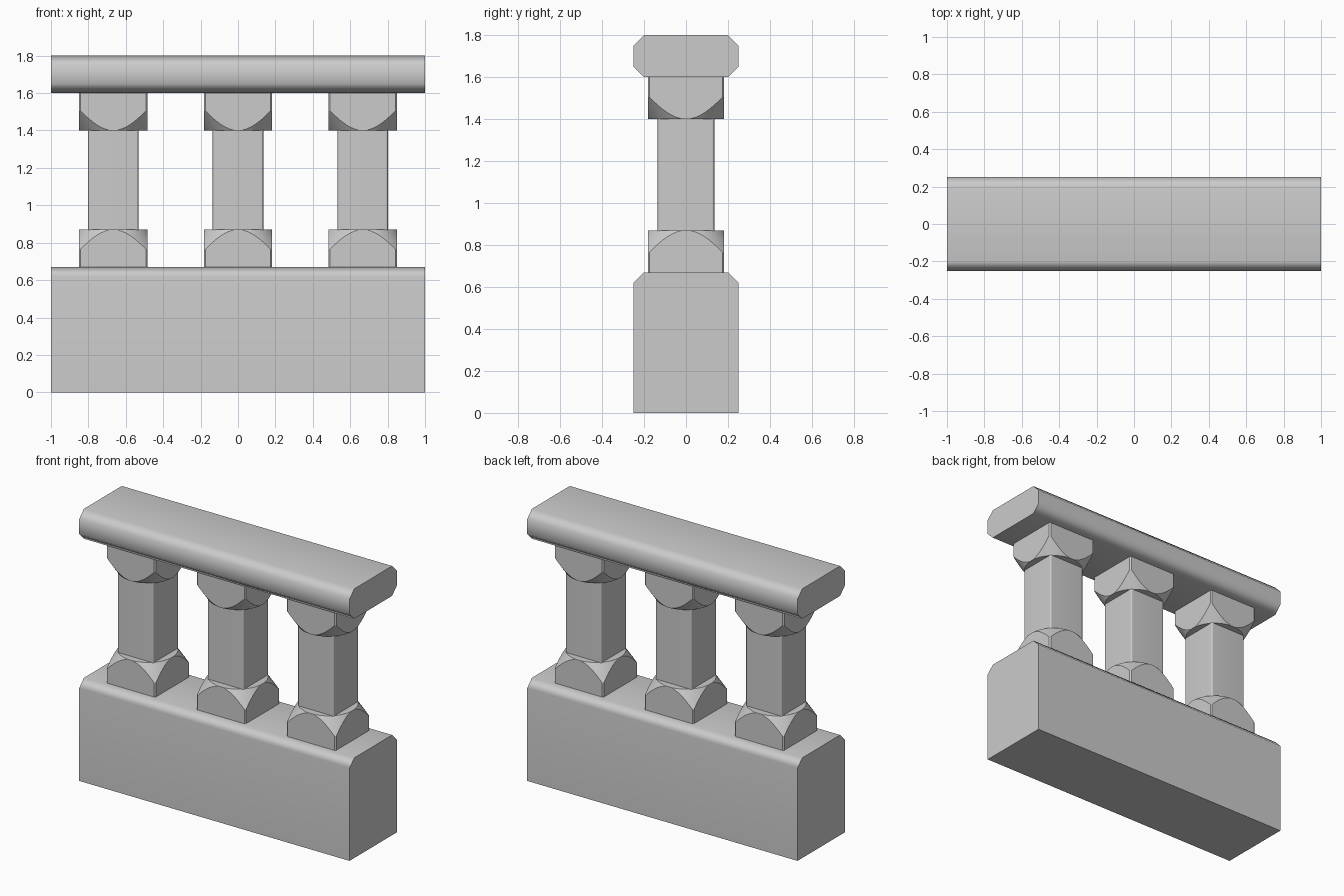
import bpy, bmesh, math
from mathutils import Vector

if "Cube" in bpy.data.objects:
    bpy.data.objects.remove(bpy.data.objects["Cube"])


def finish(name, bm, angle):
    bmesh.ops.remove_doubles(bm, verts=bm.verts, dist=1e-4)
    bmesh.ops.recalc_face_normals(bm, faces=bm.faces)
    for f in bm.faces:
        f.smooth = True
    for e in bm.edges:
        e.smooth = len(e.link_faces) == 2 and e.calc_face_angle(0) < math.radians(angle)
    mesh = bpy.data.meshes.new(name)
    bm.to_mesh(mesh)
    bm.free()
    ob = bpy.data.objects.new(name, mesh)
    bpy.context.collection.objects.link(ob)
    wn = ob.modifiers.new("weighted_normals", 'WEIGHTED_NORMAL')
    wn.keep_sharp = True
    return ob


def loft(bm, rings):
    rows = [[bm.verts.new(p) for p in ring] for ring in rings]
    n = len(rows[0])
    for a, b in zip(rows, rows[1:]):
        for i in range(n):
            j = (i + 1) % n
            bm.faces.new((a[i], a[j], b[j], b[i]))
    bm.faces.new(rows[0])
    bm.faces.new(rows[-1])


def outline(half, cut, steps):
    """Square with chamfered corners, each side split into steps."""
    s = half - cut
    pts = []
    for k in range(4):
        for i in range(steps + 1):
            p = (half, -s + 2 * s * i / steps)
            for _ in range(k):
                p = (-p[1], p[0])
            pts.append(Vector(p))
    return pts


def beam(name, profile):
    bm = bmesh.new()
    loft(bm, [[(x, y, z) for y, z in profile] for x in (-1, 1)])
    return finish(name, bm, 50)


def block(name, x, z_base, direction):
    """Square block whose inner end is turned down to a cone."""
    half, height, slope = 0.182, 0.2, 1.5
    pts = outline(half, 0.008, 16)
    z_end = z_base + direction * height
    bm = bmesh.new()
    loft(bm, [
        [(x + p.x, p.y, z_base) for p in pts],
        [(x + p.x, p.y, z_end - direction * slope * (p.length - half)) for p in pts],
        [(x + p.x * half / p.length, p.y * half / p.length, z_end) for p in pts],
    ])
    return finish(name, bm, 30)


def shaft(name, x):
    bm = bmesh.new()
    pts = outline(0.135, 0.01, 1)
    loft(bm, [[(x + p.x, p.y, z) for p in pts] for z in (0.8, 1.47)])
    return finish(name, bm, 50)


# Base wall and handrail
beam("base_wall", [(-0.25, 0), (0.25, 0), (0.25, 0.62), (0.2, 0.67), (-0.2, 0.67), (-0.25, 0.62)])
beam("handrail", [(-0.2, 1.6), (0.2, 1.6), (0.25, 1.65), (0.25, 1.75),
                  (0.2, 1.8), (-0.2, 1.8), (-0.25, 1.75), (-0.25, 1.65)])

# Three balusters: foot, shaft and head
for i, x in enumerate((-0.667, 0, 0.667), 1):
    block(f"baluster_foot_{i}", x, 0.67, 1)
    shaft(f"baluster_shaft_{i}", x)
    block(f"baluster_head_{i}", x, 1.6, -1)
